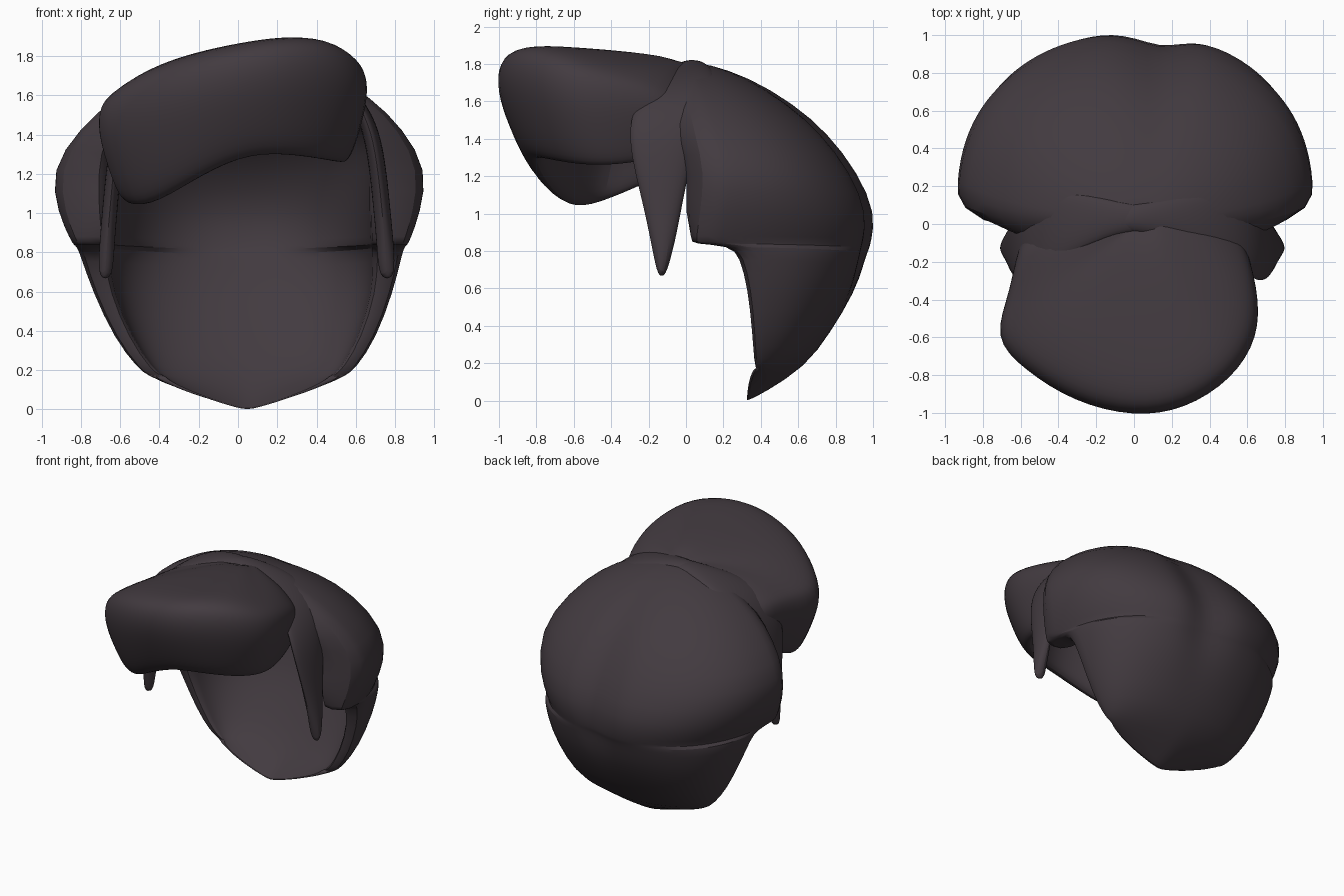
import bpy, bmesh, math

if "Cube" in bpy.data.objects:
    bpy.data.objects.remove(bpy.data.objects["Cube"])

hair = bpy.data.materials.new("dark plum brown")
hair.diffuse_color = (0.055, 0.043, 0.051, 1)
hair.use_nodes = True
hair.node_tree.nodes["Principled BSDF"].inputs["Base Color"].default_value = hair.diffuse_color


def clamp(v):
    return max(0.0, min(1.0, v))


def loft(name, rings, levels=2):
    """Skin a list of closed rings, cap both ends and smooth."""
    bm = bmesh.new()
    rows = [[bm.verts.new(p) for p in r] for r in rings]
    n = len(rows[0])
    for a, b in zip(rows, rows[1:]):
        for i in range(n):
            j = (i + 1) % n
            bm.faces.new((a[i], a[j], b[j], b[i]))
    # caps are quad strips joining the two halves of each ring
    for r in (rows[0], rows[-1]):
        for i in range(n // 2 - 1):
            bm.faces.new((r[i], r[i + 1], r[n - 2 - i], r[n - 1 - i]))
    bmesh.ops.recalc_face_normals(bm, faces=bm.faces)
    me = bpy.data.meshes.new(name)
    bm.to_mesh(me)
    bm.free()
    ob = bpy.data.objects.new(name, me)
    bpy.context.collection.objects.link(ob)
    me.materials.append(hair)
    sub = ob.modifiers.new("smooth", 'SUBSURF')
    sub.levels = sub.render_levels = levels
    bpy.context.view_layer.objects.active = ob
    ob.select_set(True)
    bpy.ops.object.shade_smooth_by_angle(angle=math.radians(50))
    ob.select_set(False)
    return ob


def arc(cx, hw, yf, yb, z, dip, groove, n=28):
    """Half oval from the right front edge round the back to the left."""
    pts = []
    for i in range(n + 1):
        t = math.pi * i / n
        c, s = math.cos(t), max(math.sin(t), 0)
        x = cx + hw * math.copysign(abs(c) ** 0.9, c)
        y = yf + (yb - yf) * s ** 0.82
        y -= groove * math.exp(-((x - 0.14) / 0.14) ** 2)
        pts.append((x, y, z - dip * (1 - abs(c)) ** 0.75))
    return pts


# Back shell rows: half width, front y, back y, height, dip at the middle
shell = [
    (.04, -.03, .02, 1.81, 0), (.16, -.02, .12, 1.80, 0), (.42, .00, .34, 1.73, 0),
    (.66, .02, .58, 1.59, 0), (.83, .05, .77, 1.43, 0), (.97, .10, .93, 1.22, 0),
    (.93, .07, 1.03, 1.0, 0), (.87, .03, 1.0, .86, .02), (.855, .03, .99, .838, .03),
    (.84, .24, .98, .83, .04), (.82, .29, .96, .77, .04), (.77, .335, .91, .60, .02),
    (.67, .36, .77, .36, 0), (.56, .37, .64, .21, .03), (.50, .39, .42, .17, .13),
    (.47, .38, .33, .17, .175),
]
rings = []
for hw, yf, yb, z, dip in shell:
    cx = .05 * abs(z - 1.1)
    groove = .08 * clamp((z - .5) / .5) * clamp((1.8 - z) / .5)
    outer = arc(cx, hw, yf, yb, z, dip, groove)
    # the lining is narrower and sits in front of the outer sheet
    inner = arc(cx, min(.67, .86 * hw), yf - (.13 if z > .9 else .015),
                yb - min(.09, .015 + .25 * max(0, yb - yf)),
                z - .1 * clamp((z - 1.2) / .5), dip, 0)
    rings.append(outer + inner[::-1])
loft("back_shell", rings, 1)

# Swept fringe: outline points (x, y, top height, bottom height)
outline = [
    (-.60, -.02, 1.62, 1.25), (-.65, -.36, 1.61, 1.12), (-.75, -.60, 1.59, 1.04),
    (-.58, -.77, 1.71, 1.01), (-.32, -.94, 1.80, 1.14), (0, -1.02, 1.87, 1.28),
    (.27, -.98, 1.91, 1.29), (.52, -.82, 1.90, 1.26), (.66, -.60, 1.80, 1.24),
    (.66, -.35, 1.74, 1.26), (.56, .00, 1.65, 1.32),
]
# spoke section: distance from crown, height between bottom (0) and top (1)
section = [(.92, 1), (1, .88), (1.01, .65), (.95, .35), (.87, .06),
           (.80, 0), (.74, .1), (.69, .45), (.57, .74)]
rings = []
for x, y, top, bot in outline:
    def at(f, z):
        return (.05 + (x - .05) * f, .03 + (y - .03) * f, z)
    crown = [at(f, 1.82 + (top - 1.82) * f * .9 + .09 * f * (1 - f))
             for f in (.02, .35, .68)]
    lip = [at(f, bot + h * (top - bot)) for f, h in section]
    rings.append(crown + lip + [at(.30, 1.64), at(.02, 1.69)])
loft("swept_fringe", rings)

# Side locks: x, height, front y, back y, from across the crown to the tip
lock = [
    (-.10, 1.775, -.06, .12), (.08, 1.785, -.06, .13), (.34, 1.745, -.17, .20),
    (.57, 1.63, -.29, .18), (.67, 1.46, -.35, .10), (.71, 1.25, -.31, .05),
    (.73, 1.05, -.25, .0), (.75, .85, -.20, -.045), (.76, .66, -.155, -.105),
]
for name, side, w in (("right_side_lock", 1, .045), ("left_side_lock", -.89, .04)):
    rings = []
    for k, (x, z, yf, yb) in enumerate(lock):
        up = clamp((4 - k) / 3)            # thickness turns from up to sideways
        dx, dz = math.copysign(w * (1 - up), side), w * up
        m, q, x = (yf + yb) / 2, (yb - yf) / 4, x * side
        rings.append([(x + dx, m - q, z + dz), (x + dx, m + q, z + dz), (x, yb, z),
                      (x - dx, m + q, z - dz), (x - dx, m - q, z - dz), (x, yf, z)])
    loft(name, rings)
